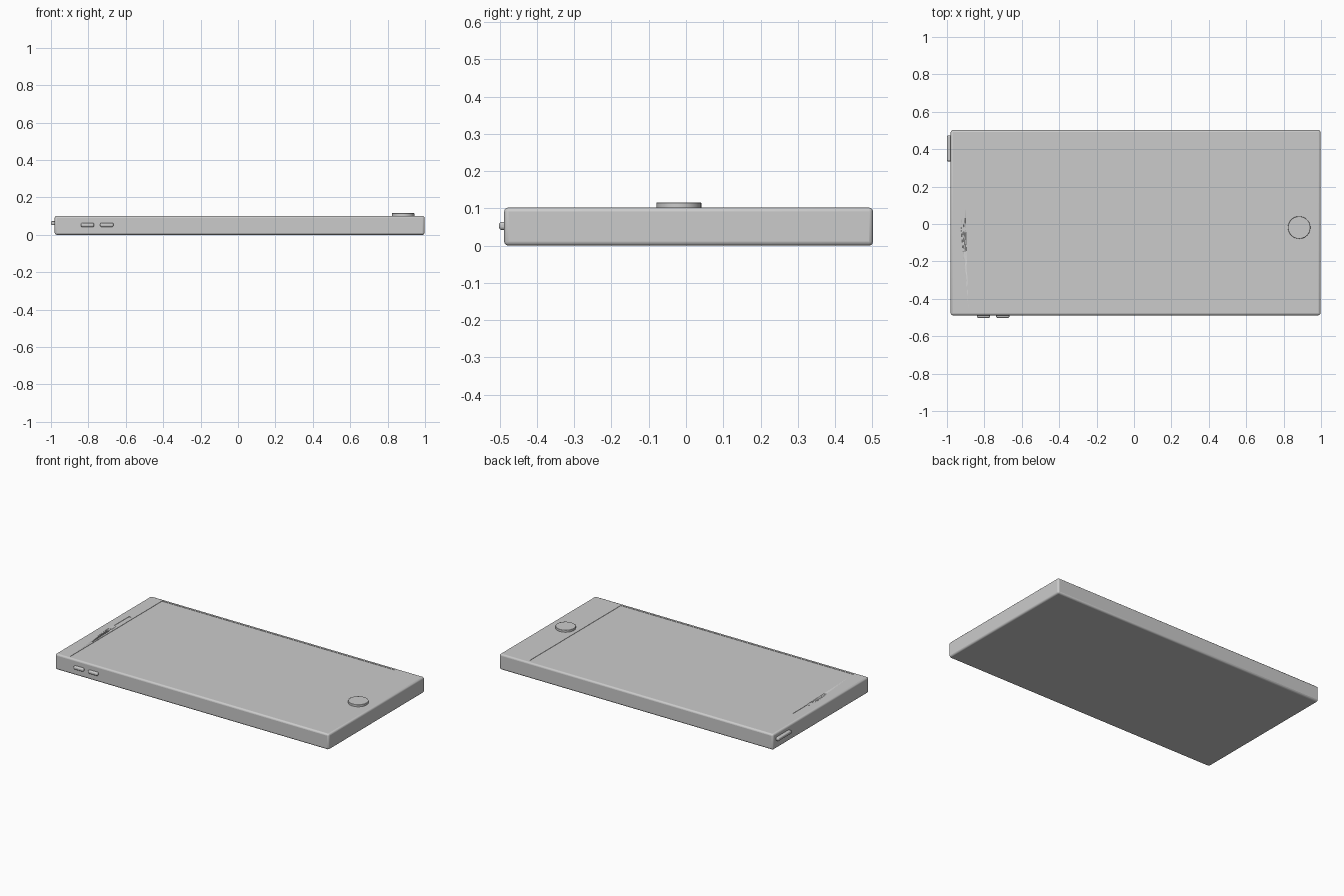
import bpy, math

if "Cube" in bpy.data.objects:
    bpy.data.objects.remove(bpy.data.objects["Cube"])

def box(name, x, y, z, bevel=0.0, segs=3):
    """Box from axis ranges, with optional rounded edges."""
    bpy.ops.mesh.primitive_cube_add(size=1, location=[(a + b) / 2 for a, b in (x, y, z)])
    ob = bpy.context.object
    ob.name = name
    ob.scale = [b - a for a, b in (x, y, z)]
    bpy.ops.object.transform_apply(location=False, rotation=False, scale=True)
    if bevel:
        m = ob.modifiers.new("round", 'BEVEL')
        m.width, m.segments = bevel, segs
        bpy.ops.object.shade_smooth_by_angle(angle=math.radians(35))
    return ob

def disc(name, x, y, z0, z1, r, bevel=0.0):
    bpy.ops.mesh.primitive_cylinder_add(vertices=48, radius=r, depth=z1 - z0,
                                        location=(x, y, (z0 + z1) / 2))
    ob = bpy.context.object
    ob.name = name
    if bevel:
        m = ob.modifiers.new("round", 'BEVEL')
        m.width, m.segments, m.limit_method = bevel, 2, 'ANGLE'
    bpy.ops.object.shade_smooth_by_angle(angle=math.radians(35))
    return ob

TOP = 0.102

# Handset slab with softly rounded edges
body = box("body", (-0.98, 0.997), (-0.488, 0.502), (0, TOP), 0.011)

# Shallow recesses: screen, earpiece slot and front camera
cutters = [
    box("screen_cutter", (-0.885, 0.797), (-0.466, 0.48), (TOP - 0.002, TOP + 0.05)),
    box("earpiece_cutter", (-0.92, -0.905), (0.04, 0.19), (TOP - 0.002, TOP + 0.05)),
    disc("camera_cutter", -0.912, -0.03, TOP - 0.002, TOP + 0.05, 0.013),
]
for c in cutters:
    c.hide_render = True
    c.hide_set(True)
    m = body.modifiers.new("recess", 'BOOLEAN')
    m.operation, m.solver, m.object = 'DIFFERENCE', 'EXACT', c

# Raised home button
disc("home_button", 0.883, -0.019, TOP - 0.02, 0.116, 0.06, 0.002)

# Volume buttons on the front long side
for i, x in enumerate((-0.84, -0.737)):
    box(f"volume_button_{i + 1}", (x, x + 0.071), (-0.502, -0.465), (0.042, 0.064), 0.008)

# Power button on the left short side
box("power_button", (-1.0, -0.95), (0.335, 0.473), (0.052, 0.073), 0.006)
